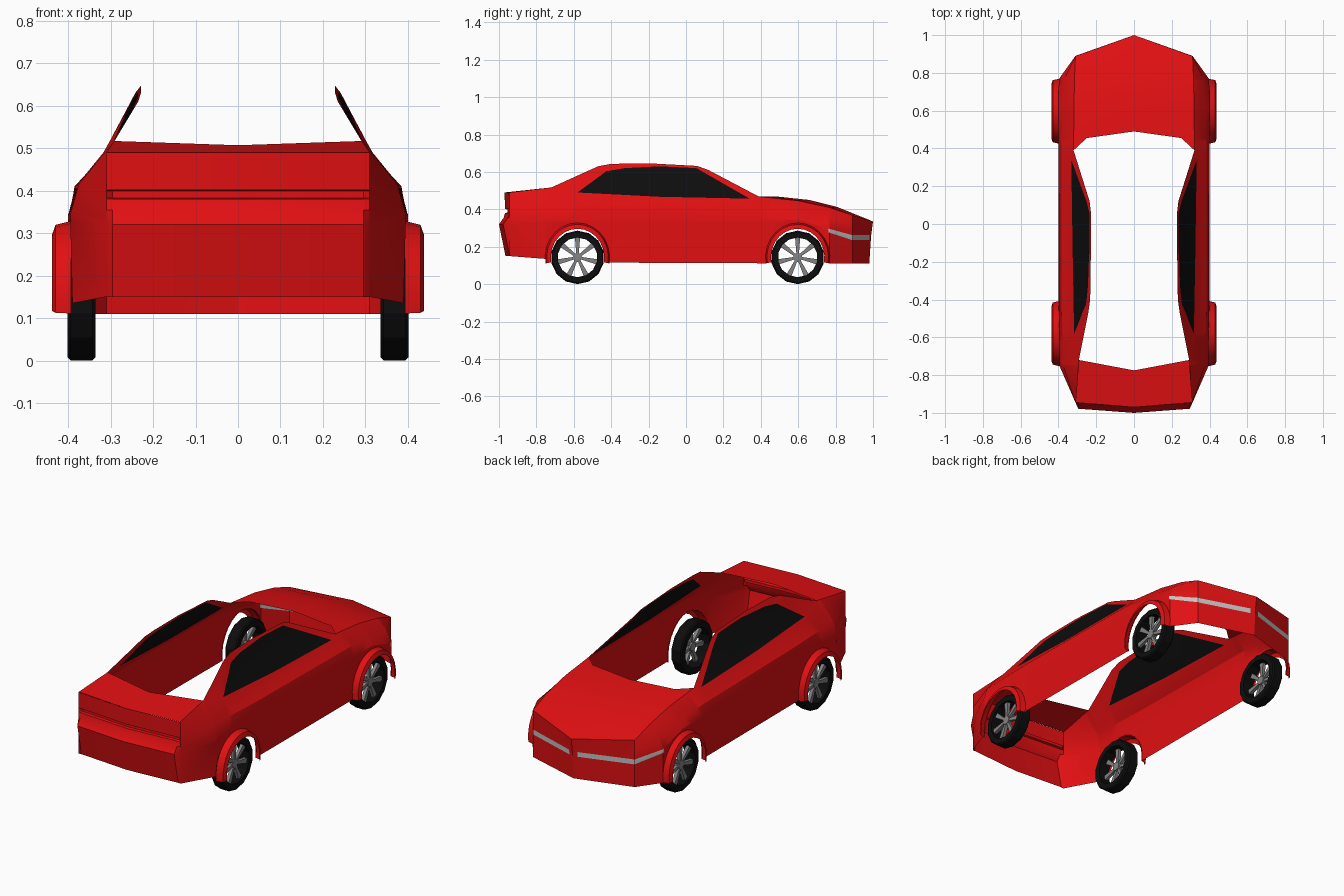
import bpy, bmesh, math
from mathutils import Vector

if "Cube" in bpy.data.objects:
    bpy.data.objects.remove(bpy.data.objects["Cube"])


def material(name, r, g, b):
    m = bpy.data.materials.new(name)
    m.use_nodes = True
    m.diffuse_color = (r, g, b, 1)
    m.node_tree.nodes["Principled BSDF"].inputs["Base Color"].default_value = (r, g, b, 1)
    return m


RED = material("red paint", 0.75, 0.005, 0.006)
BLACK = material("black", 0.004, 0.004, 0.004)
LAMP = material("light grey lamp", 0.55, 0.55, 0.55)
GREY = material("wheel grey", 0.23, 0.23, 0.23)


def finish(bm, name, mats, outward_from=None):
    """Mirror the half to the other side, orient faces, make the object."""
    bmesh.ops.remove_doubles(bm, verts=bm.verts, dist=0.0006)
    geom = bm.verts[:] + bm.edges[:] + bm.faces[:]
    bmesh.ops.mirror(bm, geom=geom, axis='X', merge_dist=0.0006)
    bmesh.ops.recalc_face_normals(bm, faces=bm.faces)
    if outward_from:
        bm.normal_update()
        for f in bm.faces:
            if f.normal.dot(f.calc_center_median() - Vector(outward_from)) < 0:
                f.normal_flip()
    me = bpy.data.meshes.new(name)
    bm.to_mesh(me)
    bm.free()
    for m in mats:
        me.materials.append(m)
    ob = bpy.data.objects.new(name, me)
    bpy.context.collection.objects.link(ob)
    bpy.ops.object.select_all(action='DESELECT')
    ob.select_set(True)
    bpy.context.view_layer.objects.active = ob
    bpy.ops.object.shade_smooth_by_angle(angle=math.radians(25))
    return ob


def grid(bm, rows, rule=lambda i, j: 0, closed=False):
    """Skin rows of points; rule gives the material of cell (i, j)."""
    vs = [[bm.verts.new(p) for p in r] for r in rows]
    n = len(vs)
    for i in range(n if closed else n - 1):
        a, b = vs[i], vs[(i + 1) % n]
        for j in range(len(a) - 1):
            f = bm.faces.new((a[j], a[j + 1], b[j + 1], b[j]))
            f.material_index = rule(i, j)


def at(table, y):
    """Linear lookup of (x, z) along a rail of (y, x, z) points."""
    if y <= table[0][0]:
        return table[0][1:]
    for p, q in zip(table, table[1:]):
        if y <= q[0]:
            t = (y - p[0]) / (q[0] - p[0])
            return tuple(u + (v - u) * t for u, v in zip(p[1:], q[1:]))
    return table[-1][1:]


# Wheel positions and arch size
AXLES = (-0.58, 0.597)
AXLE_Z, ARCH_Y, ARCH_Z = 0.143, 0.17, 0.182
BACK, NOSE = -0.945, 0.89

# Rails running along the side of the body
SILL = [(BACK, .31, .15), (-.75, .39, .135), (-.41, .4, .115), (.767, .398, .11), (NOSE, .31, .11)]
LOW = [(BACK, .31, .32), (-.75, .395, .33), (.6, .4, .33), (.767, .398, .275), (NOSE, .31, .235)]
MID = [(BACK, .31, .34), (-.75, .395, .345), (.6, .4, .345), (.767, .398, .295), (NOSE, .31, .262)]
SHOULDER = [(BACK, .31, .41), (-.75, .375, .415), (-.4, .385, .41), (.4, .385, .4),
            (.767, .37, .36), (NOSE, .31, .31)]
BELT = [(BACK, .31, .49), (-.72, .292, .517), (-.58, .317, .49), (-.14, .325, .467),
        (.34, .332, .457), (.39, .32, .468), (.6, .318, .446), (.767, .315, .41), (NOSE, .31, .368)]
ROOF = [(-.72, .292, .517), (-.47, .242, .63), (-.4, .232, .643), (-.2, .229, .646),
        (.06, .228, .632), (.12, .235, .61), (.39, .32, .468)]
GLASS = [(-.58, 0, .49), (-.425, 0, .604), (-.33, 0, .62), (-.14, 0, .63), (.056, 0, .62), (.34, 0, .457)]


def sill_z(y):
    for c in AXLES:
        d = abs(y - c) / ARCH_Y
        if d < 0.999:
            return AXLE_Z + ARCH_Z * math.sqrt(1 - d * d)
    return at(SILL, y)[1]


def side_column(y):
    floor = sill_z(y)
    pts = [(at(SILL, y)[0], y, floor)]
    for k, rail in enumerate((LOW, MID, SHOULDER, BELT)):
        x, z = at(rail, y)
        pts.append((x, y, max(z, floor + 0.004 * (k + 1))))
    return pts


def upper_column(y):
    b, r = Vector(at(BELT, y)), Vector(at(ROOF, y))
    t = 0
    if -.58 < y < .34:
        t = (at(GLASS, y)[1] - b.y) / (r.y - b.y)
    g = b.lerp(r, t)
    return [(p.x, y, p.y) for p in (b, g, r)]


body = bmesh.new()

# Lower sides with the wheel openings
ys = {p[0] for rail in (SILL, SHOULDER, BELT, ROOF, GLASS) for p in rail}
for c in AXLES:
    ys |= {c + ARCH_Y * math.cos(math.radians(a)) for a in range(0, 181, 15)}
ys = sorted(ys)
ys = [y for k, y in enumerate(ys) if k == 0 or y - ys[k - 1] > 0.0015]
grid(body, [side_column(y) for y in ys],
     lambda i, j: 2 if j == 1 and ys[i] > 0.76 else 0)

# Window frames and side glass
us = [y for y in ys if -.721 < y < .391]
grid(body, [upper_column(y) for y in us],
     lambda i, j: 1 if j == 0 and -.581 < us[i] < .339 else 0)

# Hood, from centre line out to the belt rail
hood_mid = [(.25, .455, .468), (.25, .615, .448), (.25, .778, .411), (.25, .91, .36)]
hood_axis = [(.49, .468), (.66, .45), (.81, .412), (1.0, .335)]
hood_edge = (.39, .6, .767, NOSE)
grid(body, [[(0, *c), m, (at(BELT, e)[0], e, at(BELT, e)[1])]
            for c, m, e in zip(hood_axis, hood_mid, hood_edge)])

# Front bumper with lamp strips
nose = [(.98, .11, .11), (.988, .235, .235), (.99, .262, .262), (1.0, .335, .368)]
grid(body, [[(x, y + (NOSE - y) * x / .31, z0 + (z1 - z0) * x / .31) for x in (0, .025, .31)]
            for y, z0, z1 in nose],
     lambda i, j: 2 if (i, j) == (1, 1) else 0)

# Tail panel with a recessed slot
tail = [(-.965, .15), (-1.0, .32), (-.975, .355), (-.968, .38), (-.955, .383),
        (-.955, .399), (-.968, .402), (-.97, .49)]
grid(body, [[(0, y, z), (.295, y + .022, z), (.31, BACK, z)] for y, z in tail])

# Trunk lid
grid(body, [[(0, -.97, .49), (.31, BACK, .49)], [(0, -.775, .507), (.292, -.72, .517)]])

finish(body, "body_shell", [RED, BLACK, LAMP], outward_from=(0, 0, .25))

# Flared wheel arches
FLARE = [(1.02, .393), (.97, .43), (.84, .438)]
for c, end in zip(AXLES, ("rear", "front")):
    bm = bmesh.new()
    rows = []
    for k in range(15):
        a = math.radians(-10 + 200 * k / 14)
        rows.append([(x, c + ARCH_Y * s * math.cos(a), AXLE_Z + ARCH_Z * s * math.sin(a))
                     for s, x in FLARE])
    grid(bm, rows)
    finish(bm, end + "_wheel_arches", [RED], outward_from=(0, c, AXLE_Z))


def polar(x, c, r, a):
    return (x, c + r * math.cos(a), AXLE_Z + r * math.sin(a))


# Tyres and spoked wheels
TYRE = [(.106, .336), (.136, .336), (.143, .343), (.143, .394), (.136, .401), (.106, .401), (.106, .336)]
SIDES, SPOKES = 14, 7
for c, end in zip(AXLES, ("rear", "front")):
    bm = bmesh.new()
    grid(bm, [[polar(x, c, r, math.tau * (k + .5) / SIDES) for r, x in TYRE]
              for k in range(SIDES)], closed=True)
    finish(bm, end + "_tyres", [BLACK])

    bm = bmesh.new()
    for k in range(SPOKES):
        a = math.pi / 2 + math.tau * k / SPOKES
        u = Vector((0, math.cos(a), math.sin(a)))
        v = Vector((0, -math.sin(a), math.cos(a)))
        o = Vector((0, c, AXLE_Z))
        rows = []
        for r, w in ((.01, .006), (.108, .014)):
            ring = [o + u * r + v * s * w + Vector((x, 0, 0))
                    for s, x in ((-1, .37), (1, .37), (1, .388), (-1, .388), (-1, .37))]
            rows.append(ring)
        grid(bm, rows)
    # Hub disc
    hub = [(0, .362), (.024, .362), (.024, .39), (0, .392)]
    grid(bm, [[polar(x, c, r, math.tau * k / SIDES) for r, x in hub]
              for k in range(SIDES)], closed=True)
    finish(bm, end + "_wheel_spokes", [GREY])
